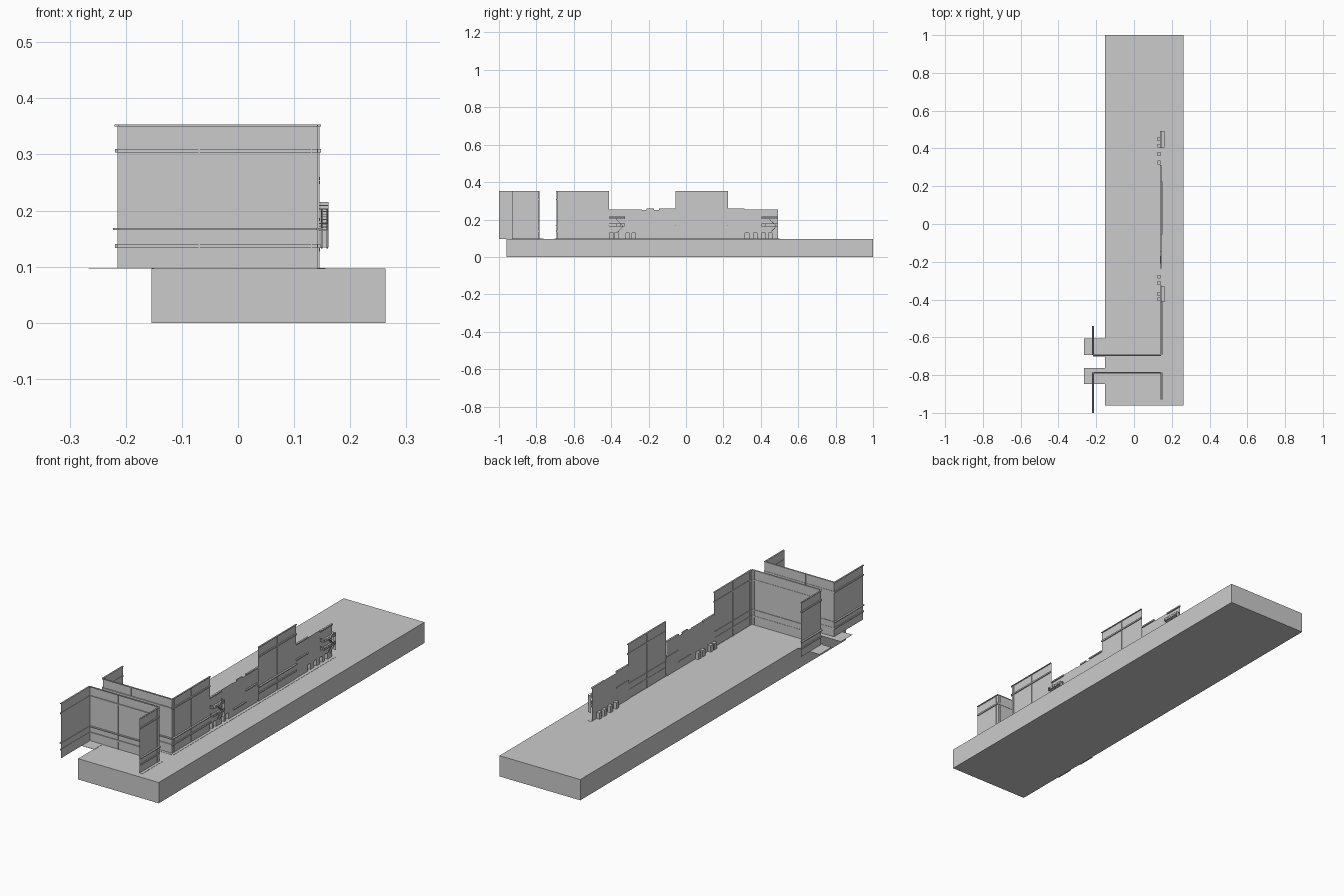
import bpy, bmesh
from mathutils import Vector

if "Cube" in bpy.data.objects:
    bpy.data.objects.remove(bpy.data.objects["Cube"])

G = 0.097      # ground level on top of the slab
TALL = 0.352
LOW = 0.252


def mesh_object(name, bm):
    me = bpy.data.meshes.new(name)
    bm.to_mesh(me)
    bm.free()
    ob = bpy.data.objects.new(name, me)
    bpy.context.collection.objects.link(ob)
    return ob


def add_box(bm, x0, x1, y0, y1, z0, z1):
    v = bmesh.ops.create_cube(bm, size=1)["verts"]
    for p in v:
        p.co = ((x0 + x1) / 2 + p.co.x * (x1 - x0),
                (y0 + y1) / 2 + p.co.y * (y1 - y0),
                (z0 + z1) / 2 + p.co.z * (z1 - z0))


def box(name, *dims):
    bm = bmesh.new()
    add_box(bm, *dims)
    return mesh_object(name, bm)


def add_quad(bm, *pts):
    bm.faces.new([bm.verts.new(p) for p in pts])


def add_sheet(bm, p, q, z0, z1):
    add_quad(bm, (*p, z0), (*q, z0), (*q, z1), (*p, z1))


def add_bar(bm, a, b, w=0.0012):
    # slim square bar between two points
    a, b = Vector(a), Vector(b)
    d = b - a
    rot = d.to_track_quat('Z', 'Y').to_matrix()
    for p in bmesh.ops.create_cube(bm, size=1)["verts"]:
        p.co = (a + b) / 2 + rot @ Vector((p.co.x * w, p.co.y * w, p.co.z * d.length))


# Ground slab
box("ground_slab", -0.154, 0.263, -0.96, 1.0, 0, G)

# Pavements
for i, (x0, x1, y0, y1) in enumerate([
        (-0.266, -0.150, -0.693, -0.605), (-0.266, -0.150, -0.847, -0.762),
        (0.142, 0.156, -0.70, 0.50), (0.142, 0.156, -0.93, -0.776),
        (-0.217, 0.156, -0.702, -0.690), (-0.217, 0.156, -0.785, -0.773)]):
    box(f"pavement_{i}", x0, x1, y0, y1, G, G + 0.001)

# Tall facades: thin walls with horizontal mouldings
BANDS = [(0.350, 0.353, 0.005), (0.303, 0.310, 0.0045),
         (0.165, 0.169, 0.008), (0.133, 0.140, 0.004)]


def tall_facade(name, p, q, seams=()):
    bm = bmesh.new()
    add_sheet(bm, p, q, G, TALL)
    mesh_object(name + "_wall", bm)
    bm = bmesh.new()
    along_x = p[1] == q[1]
    x0, x1 = sorted((p[0], q[0]))
    y0, y1 = sorted((p[1], q[1]))
    for z0, z1, d in BANDS:
        if along_x:
            add_box(bm, x0, x1, y0 - d, y1 + d / 3, z0, z1)
        else:
            s = -1 if x0 < 0 else 1
            a, b = sorted((x0 - s * d / 3, x0 + s * d))
            add_box(bm, a, b, y0, y1, z0, z1)
    for t in seams:
        if along_x:
            add_box(bm, t - 0.001, t + 0.001, y0 - 0.002, y0 + 0.002, G, TALL)
        else:
            add_box(bm, x0 - 0.002, x0 + 0.002, t - 0.001, t + 0.001, G, TALL)
    mesh_object(name + "_mouldings", bm)


X0, X1 = -0.215, 0.143
tall_facade("south_block_side", (X0, -0.785), (X1, -0.785), [-0.069, 0.131])
tall_facade("south_block_rear", (X0, -1.0), (X0, -0.785))
tall_facade("south_block_street", (X1, -0.93), (X1, -0.785), [-0.80])
tall_facade("corner_block_side", (X0, -0.69), (X1, -0.69), [-0.069, 0.131])
tall_facade("corner_block_rear", (X0, -0.69), (X0, -0.54))
tall_facade("corner_block_street", (X1, -0.69), (X1, -0.412), [-0.675, -0.55])
tall_facade("middle_block_street", (X1, -0.055), (X1, 0.225), [0.085])

# Low shop fronts with recessed doorways
XL, DOOR_W, DOOR_H, DEPTH = 0.140, 0.020, 0.030, 0.015


def low_facade(name, y0, y1, doors=(), top=LOW, ledges=()):
    bm = bmesh.new()
    h = G + DOOR_H
    add_sheet(bm, (XL, y0), (XL, y1), h, top)
    edge = y0
    xb = XL - DEPTH
    for c in doors:
        a, b = c - DOOR_W / 2, c + DOOR_W / 2
        add_sheet(bm, (XL, edge), (XL, a), G, h)
        add_sheet(bm, (xb, a), (xb, b), G, h)
        add_sheet(bm, (XL, a), (xb, a), G, h)
        add_sheet(bm, (xb, b), (XL, b), G, h)
        add_quad(bm, (XL, a, h), (XL, b, h), (xb, b, h), (xb, a, h))
        edge = b
    add_sheet(bm, (XL, edge), (XL, y1), G, h)
    mesh_object(name + "_wall", bm)
    bm = bmesh.new()
    for z in ledges:
        add_box(bm, XL - 0.002, XL + 0.006, y0, y1, z - 0.003, z + 0.003)
    mesh_object(name + "_ledges", bm)


low_facade("apartment_south", -0.412, -0.325, [-0.398, -0.371], 0.252, [0.250])
low_facade("shop_a", -0.325, -0.235, [-0.312, -0.279], 0.254)
low_facade("shop_b", -0.235, -0.145, [], 0.252, [0.130])
low_facade("shop_c", -0.145, -0.055, [], 0.259, [0.184, 0.257])
low_facade("shop_d", 0.225, 0.312, [], 0.259, [0.184, 0.257])
low_facade("shop_e", 0.312, 0.402, [0.326, 0.370], 0.254)
low_facade("apartment_north", 0.402, 0.492, [0.414, 0.450], 0.252, [0.250])
# Small raised parapet
box("parapet_step", XL - 0.002, XL + 0.003, -0.21, -0.17, 0.252, 0.259)


# Fire escapes: landings, railings and zigzag stairs
def fire_escape(name, y0, y1):
    bm = bmesh.new()
    xi, xo = 0.141, 0.161
    m = (y0 + y1) / 2
    for z in (0.165, 0.203):
        add_box(bm, xi, xo, y0, y1, z - 0.0015, z + 0.0015)
        for rz in (z + 0.006, z + 0.012):
            add_bar(bm, (xo, y0, rz), (xo, y1, rz))
            for y in (y0, y1):
                add_bar(bm, (xi, y, rz), (xo, y, rz))
        for i in range(5):
            y = y0 + (y1 - y0) * i / 4
            add_bar(bm, (xo, y, z), (xo, y, z + 0.012))
    for x in (0.149, 0.159):
        add_bar(bm, (x, m - 0.005, 0.203), (x, y1 - 0.008, 0.165), 0.0025)
        add_bar(bm, (x, y1 - 0.008, 0.165), (x, m + 0.005, 0.133), 0.0025)
    for i in range(1, 8):
        t = i / 8
        y = m - 0.005 + t * (y1 - m - 0.003)
        z = 0.203 - 0.038 * t
        add_box(bm, 0.149, 0.159, y - 0.002, y + 0.002, z - 0.0005, z + 0.0005)
    add_sheet(bm, (0.147, y1), (xo, y1), 0.134, 0.215)
    mesh_object(name, bm)


fire_escape("fire_escape_south", -0.412, -0.328)
fire_escape("fire_escape_north", 0.405, 0.492)
